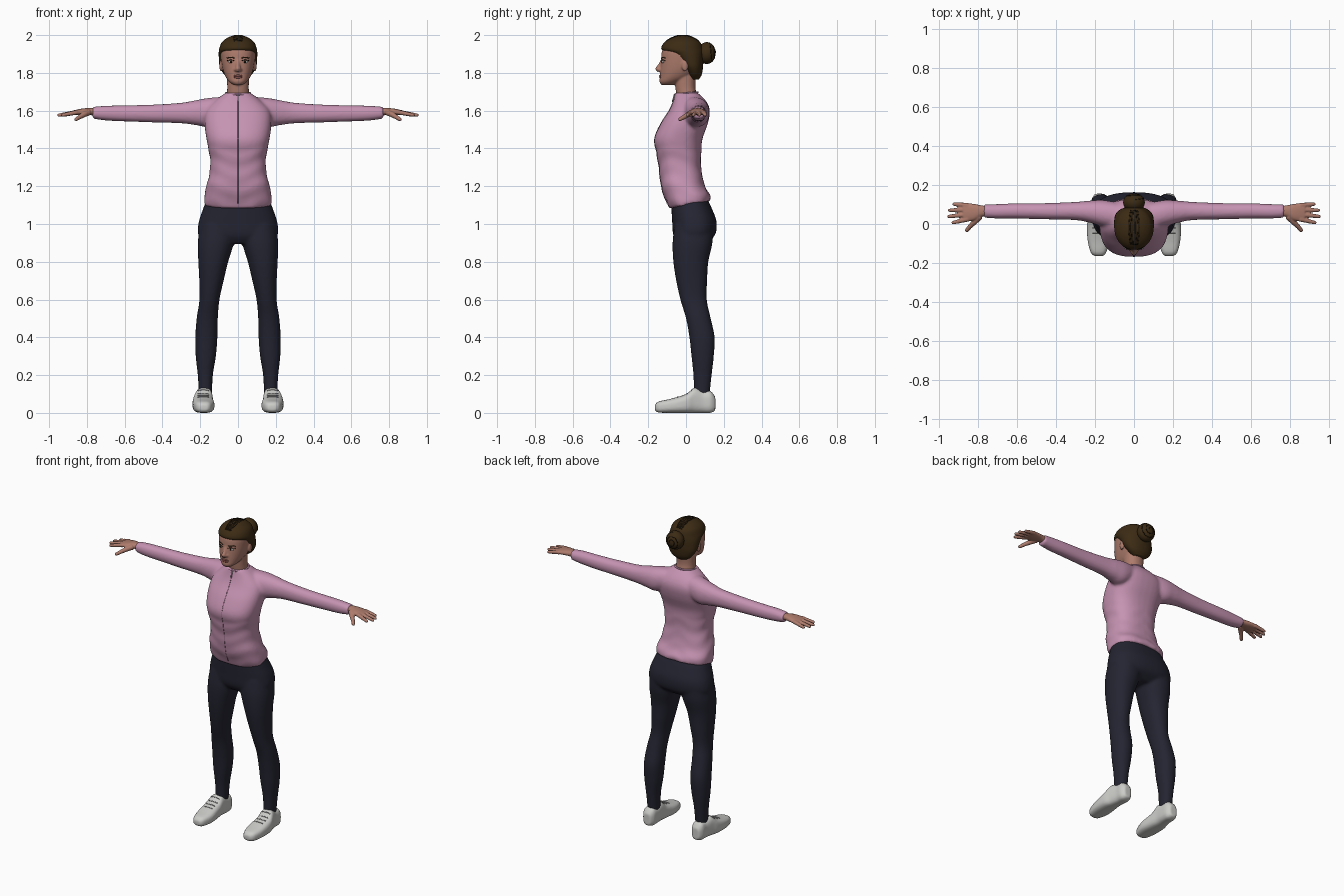
import bpy
import bmesh
import math
from mathutils import Matrix, Vector
from mathutils.bvhtree import BVHTree

if "Cube" in bpy.data.objects:
    bpy.data.objects.remove(bpy.data.objects["Cube"])


def material(name, colour):
    mat = bpy.data.materials.new(name)
    mat.use_nodes = True
    rgba = (*colour, 1)
    mat.diffuse_color = rgba
    mat.node_tree.nodes["Principled BSDF"].inputs["Base Color"].default_value = rgba
    return mat


pink = material("pink knit", (.56, .29, .44))
seam_pink = material("dark pink seam", (.32, .15, .24))
navy = material("navy leggings", (.018, .018, .032))
skin = material("skin", (.42, .2, .15))
lip = material("lips", (.3, .1, .085))
brown = material("brown hair", (.045, .024, .007))
dark = material("dark strands", (.012, .007, .003))
white = material("eye white", (.6, .58, .55))
shoe_grey = material("light grey shoe", (.6, .6, .58))
lace_grey = material("mid grey trim", (.33, .33, .33))


def catmull(a, b, c, d, t):
    return (2 * b + (c - a) * t + (2 * a - 5 * b + 4 * c - d) * t * t
            + (3 * b - a - 3 * c + d) * t ** 3) / 2


def skin_rings(bm, loops):
    """Join matching point loops into a closed, capped surface."""
    rows = [[bm.verts.new(p) for p in loop] for loop in loops]
    count = len(rows[0])
    for low, high in zip(rows, rows[1:]):
        for i in range(count):
            j = (i + 1) % count
            bm.faces.new((low[i], low[j], high[j], high[i]))
    bm.faces.new(rows[0])
    bm.faces.new(rows[-1])


def loft(bm, axis, rings, power=2.2, sign=1, tweak=None, sides=36, steps=5):
    """Smooth loft; each ring is (position, u min, u max, v min, v max)."""
    padded = [rings[0], *rings, rings[-1]]
    fine = []
    for k in range(len(rings) - 1):
        for s in range(steps):
            fine.append([catmull(*values, s / steps) for values in zip(*padded[k:k + 4])])
    fine.append(rings[-1])
    loops = []
    for pos, u0, u1, v0, v1 in fine:
        loop = []
        for i in range(sides):
            angle = math.tau * i / sides
            c, s = math.cos(angle), math.sin(angle)
            u = (u0 + u1) / 2 + (u1 - u0) / 2 * math.copysign(abs(c) ** (2 / power), c)
            v = (v0 + v1) / 2 + (v1 - v0) / 2 * math.copysign(abs(s) ** (2 / power), s)
            point = Vector({"x": (pos, u, v), "y": (u, pos, v), "z": (u, v, pos)}[axis])
            point.x *= sign
            loop.append(tweak(point) if tweak else point)
        loops.append(loop)
    skin_rings(bm, loops)


def tube(bm, points, radii, up="X", sides=10):
    """Round tube; up names an axis the path never runs along."""
    points = [Vector(p) for p in points]
    if not isinstance(radii, (list, tuple)):
        radii = [radii] * len(points)
    up_axis = Vector([float(letter == up) for letter in "XYZ"])
    angles = [math.tau * k / sides for k in range(sides)]
    loops = []
    for i, (point, radius) in enumerate(zip(points, radii)):
        tangent = points[min(i + 1, len(points) - 1)] - points[max(i - 1, 0)]
        across = tangent.cross(up_axis).normalized()
        above = across.cross(tangent).normalized()
        loops.append([point + radius * (across * math.cos(a) + above * math.sin(a))
                      for a in angles])
    skin_rings(bm, loops)


def ellipsoid(bm, centre, radii):
    place = Matrix.Translation(centre) @ Matrix.Diagonal((*radii, 1))
    bmesh.ops.create_uvsphere(bm, u_segments=24, v_segments=14, radius=1, matrix=place)


def finish(bm, name, mat, voxel=0, relax=0):
    """Make an object; a voxel size fuses the overlapping pieces."""
    bmesh.ops.recalc_face_normals(bm, faces=bm.faces[:])
    for face in bm.faces:
        face.smooth = True
    mesh = bpy.data.meshes.new(name)
    bm.to_mesh(mesh)
    bm.free()
    mesh.materials.append(mat)
    obj = bpy.data.objects.new(name, mesh)
    bpy.context.scene.collection.objects.link(obj)
    if voxel:
        fuse = obj.modifiers.new("fuse", "REMESH")
        fuse.mode = "VOXEL"
        fuse.voxel_size = voxel
        fuse.use_smooth_shade = True
        soften = obj.modifiers.new("soften", "SMOOTH")
        soften.iterations = relax


def mirrored(rows):
    return [(z, -w, w, y0, y1) for z, w, y0, y1 in rows]


def front_y(tree, x, z):
    # The small offset keeps the ray off the centre edges
    return tree.ray_cast(Vector((x + .0007, -1, z)), Vector((0, 1, 0)))[0].y


# Sweater: torso and sleeves fused, with soft folds and an uneven hem
def cloth(p):
    angle = math.atan2(p.y, p.x)
    low = max(0, (1.2 - p.z) / .12)
    if p.z < 1.4:
        fold = 1 + .013 * math.sin(70 * p.z + 2 * math.sin(3 * angle))
        p.x *= fold
        p.y *= fold
    p.z += low * (.2 * p.y + .005 * math.sin(9 * angle))
    return p


bm = bmesh.new()
loft(bm, "z", mirrored([
    (1.1, .177, -.09, .128), (1.14, .18, -.108, .128), (1.2, .167, -.132, .1),
    (1.3, .147, -.143, .08), (1.38, .153, -.157, .081), (1.45, .167, -.168, .087),
    (1.53, .177, -.135, .115), (1.6, .17, -.09, .126), (1.65, .125, -.068, .107),
    (1.695, .066, -.057, .062)]), power=2.5, tweak=cloth)
for sign in (1, -1):
    loft(bm, "x", [
        (.05, -.03, .1, 1.56, 1.675), (.15, -.015, .122, 1.515, 1.668),
        (.22, .005, .12, 1.523, 1.656), (.3, .02, .113, 1.533, 1.642),
        (.45, .024, .107, 1.538, 1.632), (.6, .028, .106, 1.543, 1.628),
        (.7, .028, .102, 1.548, 1.626), (.77, .032, .1, 1.558, 1.62)], sign=sign)
sweater_tree = BVHTree.FromBMesh(bm)
finish(bm, "sweater", pink, .009, 5)

# Front seam, collar edge and zip pull
bm = bmesh.new()
heights = [1.11 + .03 * i for i in range(20)]
tube(bm, [(0, front_y(sweater_tree, 0, z) + .0005, z) for z in heights], .0018)
finish(bm, "front_seam", seam_pink)
bm = bmesh.new()
ring = [math.tau * i / 40 for i in range(41)]
tube(bm, [(.064 * math.cos(a), .002 + .06 * math.sin(a), 1.692 + .006 * math.sin(a))
          for a in ring], .005, up="Z")
finish(bm, "collar_edge", pink)
bm = bmesh.new()
tube(bm, [(0, front_y(sweater_tree, 0, z) - .002, z) for z in (1.685, 1.665, 1.645)], .004)
finish(bm, "zip_pull", lace_grey)

# Leggings
bm = bmesh.new()
loft(bm, "z", mirrored([
    (1.15, .16, -.08, .105), (1.08, .185, -.077, .138), (1.01, .208, -.073, .162),
    (.94, .208, -.067, .153), (.895, .14, -.04, .1)]), power=2.4)
for sign in (1, -1):
    loft(bm, "z", [
        (1, .01, .2, -.06, .145), (.9, .022, .213, -.071, .14), (.8, .052, .21, -.067, .118),
        (.7, .076, .205, -.052, .112), (.6, .098, .204, -.03, .11), (.5, .107, .219, .0, .131),
        (.4, .109, .226, .018, .152), (.3, .117, .224, .029, .147),
        (.2, .133, .213, .039, .136), (.09, .138, .207, .042, .124)], sign=sign)
finish(bm, "leggings", navy, .009, 4)

# Shoes and laces
for side, sign in (("left", 1), ("right", -1)):
    bm = bmesh.new()
    loft(bm, "y", [
        (-.165, .16, .2, .014, .042), (-.145, .142, .222, .002, .06),
        (-.08, .125, .238, 0, .075), (0, .13, .24, 0, .1), (.045, .134, .228, 0, .133),
        (.09, .134, .218, 0, .117), (.13, .136, .216, 0, .115),
        (.155, .152, .2, .012, .085)], power=2.9, sign=sign)
    shoe_tree = BVHTree.FromBMesh(bm)
    finish(bm, side + "_shoe", shoe_grey, .006, 3)
    bm = bmesh.new()
    for y in (-.045, -.02, .005, .028):
        path = []
        for k in range(-3, 4):
            x = sign * (.183 + .01 * k)
            path.append(shoe_tree.ray_cast(Vector((x, y, 1)), Vector((0, 0, -1)))[0])
        tube(bm, path, .0028, up="Y")
    finish(bm, side + "_laces", lace_grey)

# Hands: palm, four fingers and thumb fused
for side, sign in (("left", 1), ("right", -1)):
    bm = bmesh.new()
    loft(bm, "x", [
        (.74, .042, .09, 1.57, 1.612), (.78, .037, .095, 1.576, 1.614),
        (.82, .018, .103, 1.576, 1.612), (.86, .014, .107, 1.576, 1.604),
        (.875, .02, .104, 1.58, 1.6)], sign=sign)
    for base, tip_x, tip_y in ((.025, .935, .005), (.049, .957, .038),
                               (.073, .953, .07), (.096, .93, .102)):
        path = [Vector((.85, base, 1.592)).lerp(Vector((tip_x, tip_y, 1.575)), t)
                for t in (0, .4, .7, .93, 1)]
        tube(bm, [(sign * p.x, p.y, p.z) for p in path], (.013, .0115, .0105, .009, .004), up="Z")
    thumb = [(.79, .04, 1.592), (.815, .012, 1.58), (.84, -.012, 1.565),
             (.858, -.034, 1.553), (.862, -.039, 1.55)]
    tube(bm, [(sign * x, y, z) for x, y, z in thumb], (.018, .015, .012, .01, .005), up="Z")
    finish(bm, side + "_hand", skin, .004, 3)

# Head, neck, nose and ears fused
bm = bmesh.new()
loft(bm, "z", mirrored([
    (1.735, .022, -.128, -.07), (1.752, .046, -.14, -.03), (1.78, .066, -.138, .03),
    (1.82, .081, -.136, .075), (1.87, .089, -.132, .085), (1.92, .09, -.126, .083),
    (1.96, .073, -.1, .06), (1.985, .04, -.06, .03)]))
face_tree = BVHTree.FromBMesh(bm)
loft(bm, "z", mirrored([(1.65, .062, -.045, .068), (1.72, .057, -.056, .05),
                        (1.8, .06, -.062, .055)]))
tube(bm, [(0, -.126, 1.868), (0, -.137, 1.84), (0, -.15, 1.82), (0, -.143, 1.809)],
     (.008, .011, .015, .011))
for sign in (1, -1):
    ellipsoid(bm, (.011 * sign, -.138, 1.816), (.011, .012, .008))
    ellipsoid(bm, (.09 * sign, -.005, 1.838), (.009, .018, .03))
finish(bm, "head", skin, .005, 4)

# Eyes, brows and mouth
whites, irises, brows = bmesh.new(), bmesh.new(), bmesh.new()
for sign in (1, -1):
    y = front_y(face_tree, .037, 1.858)
    ellipsoid(whites, (.037 * sign, y + .004, 1.858), (.015, .008, .007))
    ellipsoid(irises, (.037 * sign, y - .002, 1.858), (.006, .0035, .006))
    for lift, radius, target in ((.007, .0022, irises), (.021, .003, brows)):
        path = []
        for k in range(6):
            x, z = .018 + .008 * k, 1.857 + lift + .004 * math.sin(k * .6)
            path.append((x * sign, front_y(face_tree, x, z) + .0005, z))
        tube(target, path, radius, up="Z")
finish(whites, "eye_whites", white)
finish(irises, "irises_and_lashes", dark)
finish(brows, "eyebrows", brown)
bm = bmesh.new()
for z, height in ((1.785, .006), (1.777, .007)):
    ellipsoid(bm, (0, front_y(face_tree, 0, z) + .004, z), (.024, .008, height))
finish(bm, "lips", lip)

# Hair cap, swept back from the forehead
bm = bmesh.new()
loft(bm, "z", mirrored([
    (1.765, .04, .02, .068), (1.79, .072, .008, .083), (1.83, .096, -.022, .09),
    (1.87, .101, -.05, .092), (1.9, .102, -.085, .092), (1.925, .1, -.13, .09),
    (1.96, .087, -.116, .077), (1.985, .058, -.08, .045), (2, .02, -.04, .005)]), power=2.1)
hair_tree = BVHTree.FromBMesh(bm)
finish(bm, "hair_cap", brown)

# Strand lines along the cap
bm = bmesh.new()
for k in range(-4, 5):
    path = []
    for i in range(18):
        around = math.pi * (.1 + .8 * i / 17)
        spread = .001 + .019 * k * math.sin(around) ** .6
        out = Vector((spread, -.19 * math.cos(around), .19 * math.sin(around) ** .8))
        hit = hair_tree.ray_cast(Vector((0, -.015, 1.93)) + out * 2, -out.normalized())[0]
        if hit and hit.z > 1.925:
            path.append(hit)
    if len(path) > 2:
        tube(bm, path, .0016)
finish(bm, "hair_strands", dark)

# Bun with a wound coil
bm = bmesh.new()
ellipsoid(bm, (0, .11, 1.905), (.056, .047, .058))
finish(bm, "hair_bun", brown)
bm = bmesh.new()
coil = []
for i in range(61):
    reach = .012 + .042 * i / 60
    turn = 14 * i / 60
    depth = .047 * math.sqrt(1 - (reach / .057) ** 2)
    coil.append((reach * math.cos(turn), .11 + depth, 1.905 + reach * math.sin(turn)))
tube(bm, coil, .0022, up="Y")
finish(bm, "bun_coil_line", dark)
